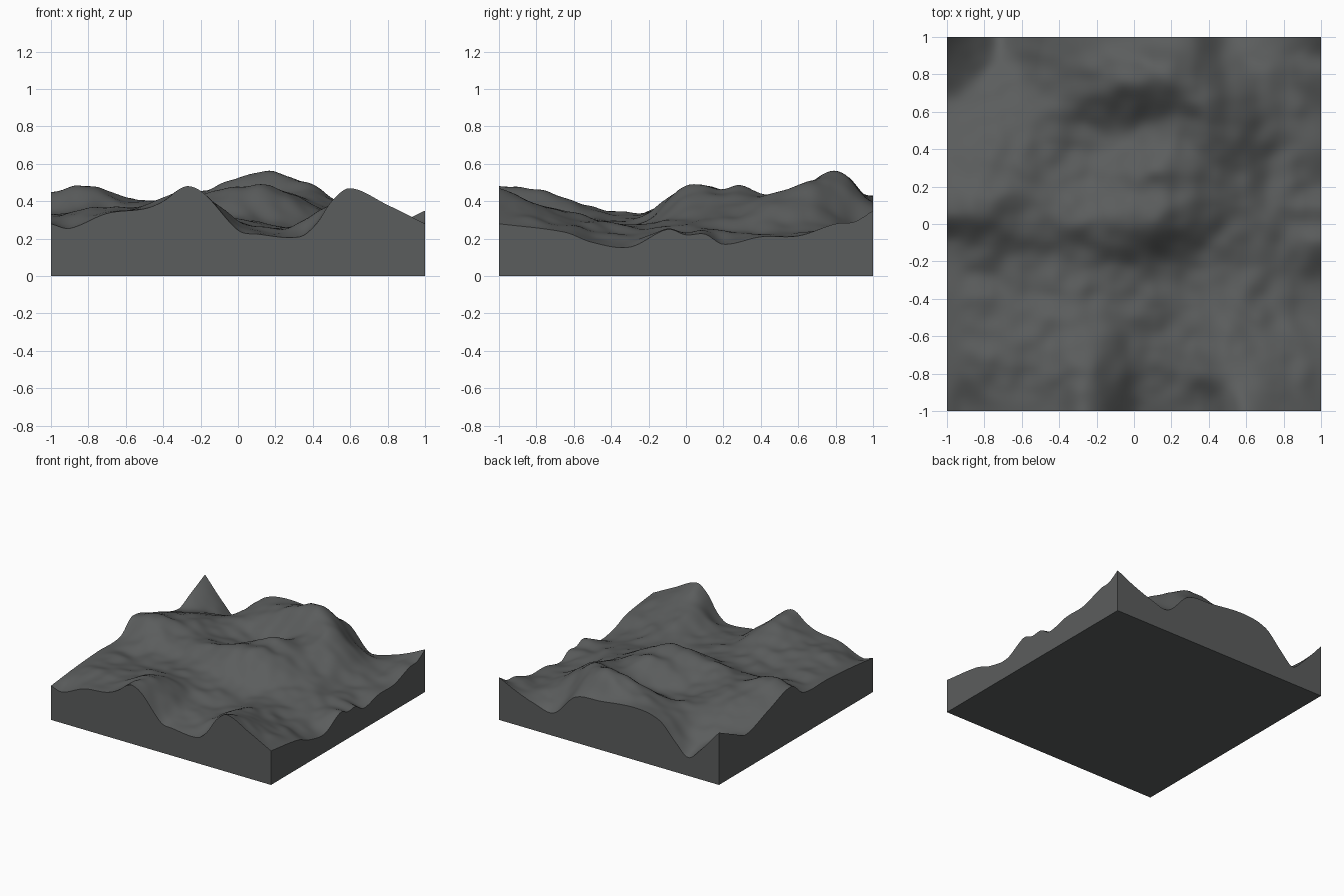
import bpy, bmesh, math
from mathutils import Vector, noise

if "Cube" in bpy.data.objects:
    bpy.data.objects.remove(bpy.data.objects["Cube"])

# Edge profiles (position, height) where the terrain meets the four walls
FRONT = [(-1, .28), (-.9, .255), (-.7, .335), (-.5, .36), (-.4, .40), (-.28, .48), (-.18, .44),
         (0, .245), (.1, .225), (.33, .21), (.42, .28), (.5, .40), (.6, .47), (.8, .38), (1, .28)]
RIGHT = [(-1, .28), (-.65, .235), (-.5, .18), (-.3, .155), (-.1, .25), (0, .22), (.1, .225),
         (.2, .17), (.4, .21), (.6, .215), (.8, .28), (.9, .29), (1, .35)]
BACK = [(-1, .43), (-.83, .24), (-.72, .15), (-.6, .25), (-.46, .385), (-.25, .43), (.08, .40),
        (.31, .37), (.5, .19), (.68, .22), (.85, .28), (1, .35)]
LEFT = [(-1, .28), (-.7, .31), (-.4, .33), (-.1, .34), (.06, .45), (.35, .37),
        (.65, .28), (.8, .34), (1, .43)]
# Interior ridge and valley heights, back row to front row, 0.25 apart
INNER = ((.26, .35, .43, .49, .51, .35, .25),
         (.38, .37, .33, .34, .42, .40, .25),
         (.42, .39, .34, .43, .44, .34, .25),
         (.41, .38, .40, .46, .41, .31, .26),
         (.33, .32, .32, .31, .27, .27, .23),
         (.34, .35, .36, .30, .26, .31, .25),
         (.36, .37, .46, .30, .25, .38, .33))
KNOTS = [i * .25 - 1 for i in range(9)]
# Small knolls: x, y, height, radius
KNOLLS = ((.08, .86, .055, .11), (.28, .8, .02, .1), (.42, .64, .05, .1), (.13, .33, .05, .08),
          (.14, .02, .035, .09), (-.77, .09, .05, .09), (-.95, .1, .03, .08), (-.3, .08, .03, .1))


def curve(pts, t):
    """Smooth cubic through (position, height) points."""
    n = len(pts)
    i = 0
    while i < n - 2 and t > pts[i + 1][0]:
        i += 1

    def slope(k):
        a, b = pts[max(k - 1, 0)], pts[min(k + 1, n - 1)]
        return (b[1] - a[1]) / (b[0] - a[0])
    (x0, h0), (x1, h1) = pts[i], pts[i + 1]
    w = x1 - x0
    u = (t - x0) / w
    return (h0 * (1 + 2 * u) * (1 - u) ** 2 + h1 * u * u * (3 - 2 * u)
            + w * slope(i) * u * (1 - u) ** 2 + w * slope(i + 1) * u * u * (u - 1))


# Full coarse height field: edges from profiles, middle from the inner rows
rows = [[curve(FRONT, x) for x in KNOTS]]
for k, inner in enumerate(reversed(INNER)):
    y = KNOTS[k + 1]
    rows.append([curve(LEFT, y), *inner, curve(RIGHT, y)])
rows.append([curve(BACK, x) for x in KNOTS])


def coarse(x, y):
    col = [curve(list(zip(KNOTS, r)), x) for r in rows]
    return curve(list(zip(KNOTS, col)), y)


def fade(d, reach=.22):
    u = max(0, 1 - d / reach)
    return u * u * (3 - 2 * u)


N = 96
ticks = [round(-1 + 2 * i / N, 5) for i in range(N + 1)]
fix = {}
for t in ticks:
    fix[t] = (curve(FRONT, t) - coarse(t, -1), curve(BACK, t) - coarse(t, 1),
              curve(LEFT, t) - coarse(-1, t), curve(RIGHT, t) - coarse(1, t))


def height(x, y):
    f, b = fix[x][:2]
    l, r = fix[y][2:]
    h = coarse(x, y) + f * fade(y + 1) + b * fade(1 - y) + l * fade(x + 1) + r * fade(1 - x)
    inside = 1 - fade(1 - max(abs(x), abs(y)), .15)
    rough = (.018 * noise.noise(Vector((x * 5, y * 5, 2.3)))
             + .016 * noise.noise(Vector((x * 9, y * 9, 7.1))))
    knolls = sum(a * math.exp(-((x - cx) ** 2 + (y - cy) ** 2) / (2 * s * s))
                 for cx, cy, a, s in KNOLLS)
    return h + inside * (rough + knolls)


# Terrain surface
bm = bmesh.new()
grid = [[bm.verts.new((x, y, height(x, y))) for x in ticks] for y in ticks]
for j in range(N):
    for i in range(N):
        bm.faces.new((grid[j][i], grid[j][i + 1], grid[j + 1][i + 1], grid[j + 1][i]))

# Straight walls and flat base
rim = [e for e in bm.edges if e.is_boundary]
ext = bmesh.ops.extrude_edge_only(bm, edges=rim)["geom"]
for v in ext:
    if isinstance(v, bmesh.types.BMVert):
        v.co.z = 0
bmesh.ops.contextual_create(bm, geom=[e for e in ext if isinstance(e, bmesh.types.BMEdge)
                                      and e.is_boundary])
bmesh.ops.recalc_face_normals(bm, faces=bm.faces)

mesh = bpy.data.meshes.new("terrain_block")
bm.to_mesh(mesh)
bm.free()
terrain = bpy.data.objects.new("terrain_block", mesh)
bpy.context.collection.objects.link(terrain)

# Dark grey stone
stone = bpy.data.materials.new("dark_stone")
stone.diffuse_color = (.105, .11, .11, 1)
stone.use_nodes = True
stone.node_tree.nodes["Principled BSDF"].inputs["Base Color"].default_value = stone.diffuse_color
mesh.materials.append(stone)

bpy.context.view_layer.objects.active = terrain
terrain.select_set(True)
bpy.ops.object.shade_smooth_by_angle(angle=math.radians(40))
